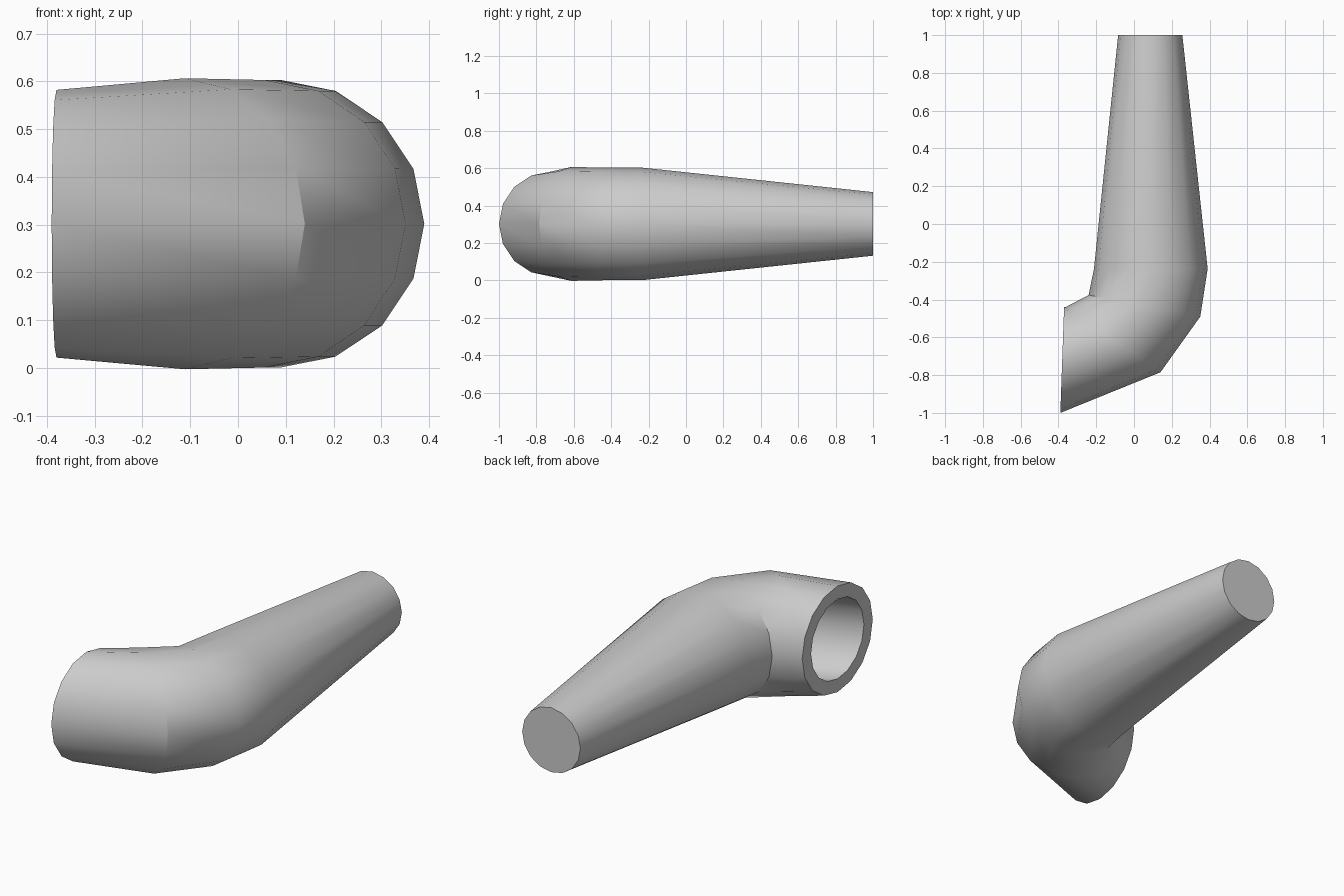
import bpy, bmesh
from math import sin, cos, pi

if "Cube" in bpy.data.objects:
    bpy.data.objects.remove(bpy.data.objects["Cube"])

SIDES = 16
MID_Z = 0.302

# Cross-sections from stem tip to open mouth: outer (x, y), inner (x, y)
RINGS = [
    ((0.256, 1.0), (-0.084, 1.0)),
    ((0.390, -0.237), (-0.212, -0.237)),
    ((0.351, -0.490), (-0.240, -0.376)),
    ((0.140, -0.785), (-0.362, -0.440)),
    ((-0.390, -1.0), (-0.370, -0.440)),
]

bm = bmesh.new()


def add_ring(outer, inner, scale=1.0):
    cx, cy = (outer[0] + inner[0]) / 2, (outer[1] + inner[1]) / 2
    dx, dy = (outer[0] - inner[0]) / 2 * scale, (outer[1] - inner[1]) / 2 * scale
    r = (dx * dx + dy * dy) ** 0.5
    verts = []
    for i in range(SIDES):
        a = 2 * pi * i / SIDES
        verts.append(bm.verts.new((cx + dx * cos(a), cy + dy * cos(a), MID_Z + r * sin(a))))
    return verts


def bridge(a, b):
    for i in range(SIDES):
        j = (i + 1) % SIDES
        bm.faces.new((a[i], a[j], b[j], b[i]))


# Outer skin, mouth rim, then the bore running back up the bend
loops = [add_ring(o, i) for o, i in RINGS]
loops += [add_ring(o, i, 0.75) for o, i in reversed(RINGS[1:])]
bore_end = [tuple(p) for p in ((0.256, 0.93), (-0.084, 0.93))]
loops.append(add_ring(*bore_end, 0.6))
for a, b in zip(loops, loops[1:]):
    bridge(a, b)

# Flat caps on the stem tip and at the bottom of the bore
bm.faces.new(loops[0])
bm.faces.new(loops[-1])
bmesh.ops.recalc_face_normals(bm, faces=bm.faces[:])

mesh = bpy.data.meshes.new("bent_pipe")
bm.to_mesh(mesh)
bm.free()
pipe = bpy.data.objects.new("bent_pipe", mesh)
bpy.context.collection.objects.link(pipe)

# Smooth sides with crisp rim and caps
bpy.context.view_layer.objects.active = pipe
pipe.select_set(True)
bpy.ops.object.shade_smooth_by_angle(angle=pi / 6)
